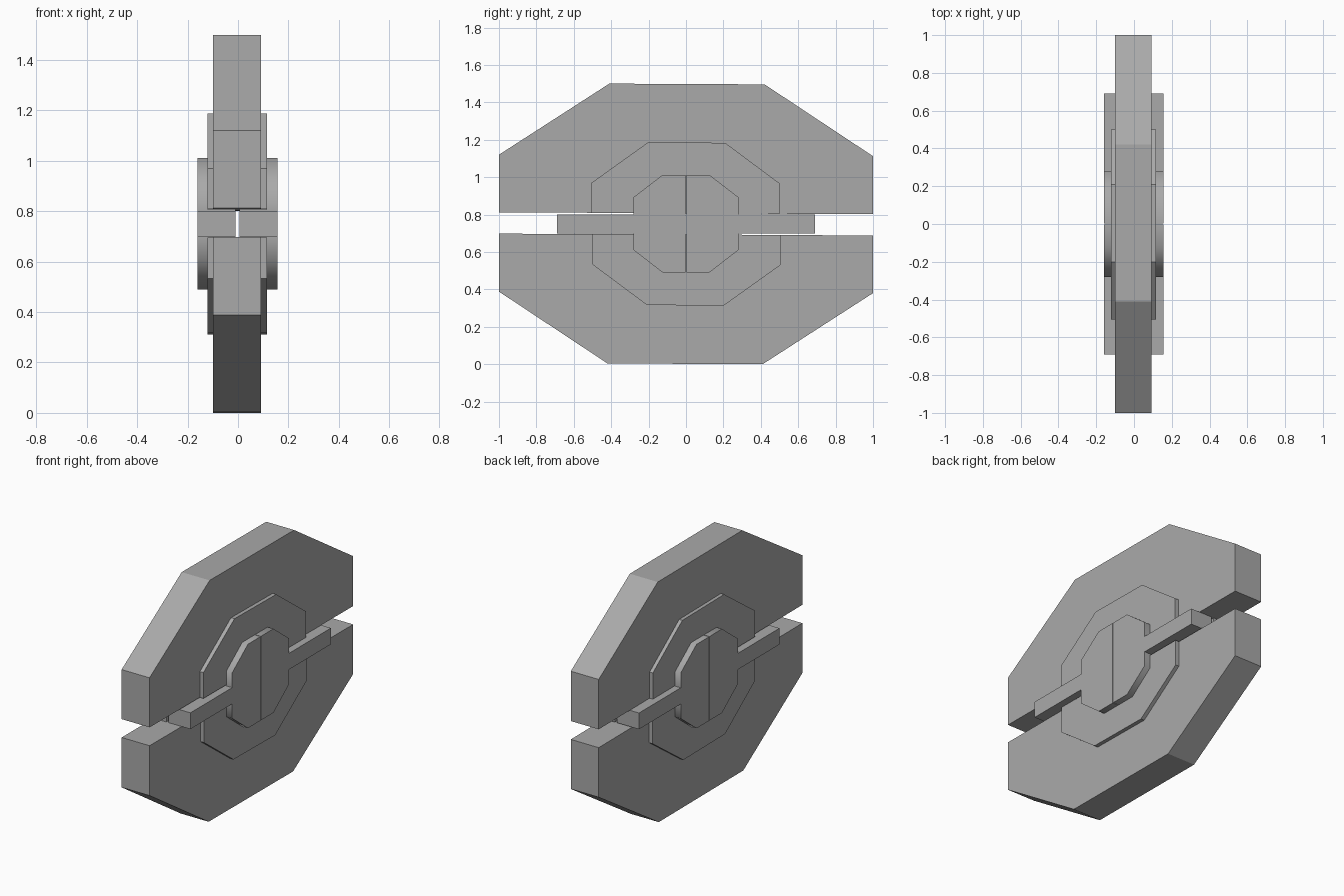
import bpy, bmesh, math

cube = bpy.data.objects.get("Cube")
if cube:
    bpy.data.objects.remove(cube, do_unlink=True)

# Single grey material
GREY = (0.4, 0.4, 0.4, 1.0)
grey = bpy.data.materials.new("grey")
grey.diffuse_color = GREY
grey.use_nodes = True
grey.node_tree.nodes["Principled BSDF"].inputs["Base Color"].default_value = GREY

MID_Z = 0.75


def prism(name, profile, x0, x1, smooth=False):
    """Extrude a (y, z) profile along x from x0 to x1."""
    bm = bmesh.new()
    face = bm.faces.new([bm.verts.new((x0, y, z)) for y, z in profile])
    out = bmesh.ops.extrude_face_region(bm, geom=[face])
    moved = [g for g in out["geom"] if isinstance(g, bmesh.types.BMVert)]
    bmesh.ops.translate(bm, vec=(x1 - x0, 0, 0), verts=moved)
    bmesh.ops.recalc_face_normals(bm, faces=bm.faces)
    mesh = bpy.data.meshes.new(name)
    bm.to_mesh(mesh)
    bm.free()
    mesh.materials.append(grey)
    obj = bpy.data.objects.new(name, mesh)
    bpy.context.collection.objects.link(obj)
    if smooth:
        bpy.ops.object.select_all(action="DESELECT")
        obj.select_set(True)
        bpy.context.view_layer.objects.active = obj
        bpy.ops.object.shade_smooth_by_angle(angle=math.radians(60))
    return obj


def half_turn(profile):
    """Turn a profile by 180 degrees about the centre of the model."""
    return [(-y, 2 * MID_Z - z) for y, z in profile]


# Large shell and raised inner plate, upper halves; the lower ones are half turns
shell = [(-1, 0.812), (-1, 1.12), (-0.41, 1.5), (0.42, 1.496), (1, 1.112), (1, 0.802)]
plate = [(-0.505, 0.809), (-0.505, 0.97), (-0.2, 1.188), (0.21, 1.183),
         (0.5, 0.967), (0.5, 0.804)]
for part, profile, x0, x1 in (("shell", shell, -0.10, 0.092),
                              ("inner_plate", plate, -0.122, 0.116)):
    prism("upper_" + part, profile, x0, x1)
    prism("lower_" + part, half_turn(profile), x0, x1)

# Half hub with its arm; four copies with a thin seam and a slot between the sides
SEAM = 0.002
hub = [(SEAM, 1.012), (0.125, 1.012), (0.28, 0.893), (0.28, 0.801), (0.69, 0.801),
       (0.69, 0.7), (0.28, 0.7), (0.28, 0.61), (0.125, 0.49), (SEAM, 0.49)]
for side, x0, x1 in (("left", 0.006, 0.156), ("right", -0.16, -0.01)):
    for end, sign in (("back", 1), ("front", -1)):
        prism(f"{side}_{end}_hub_arm", [(sign * y, z) for y, z in hub], x0, x1, smooth=True)
